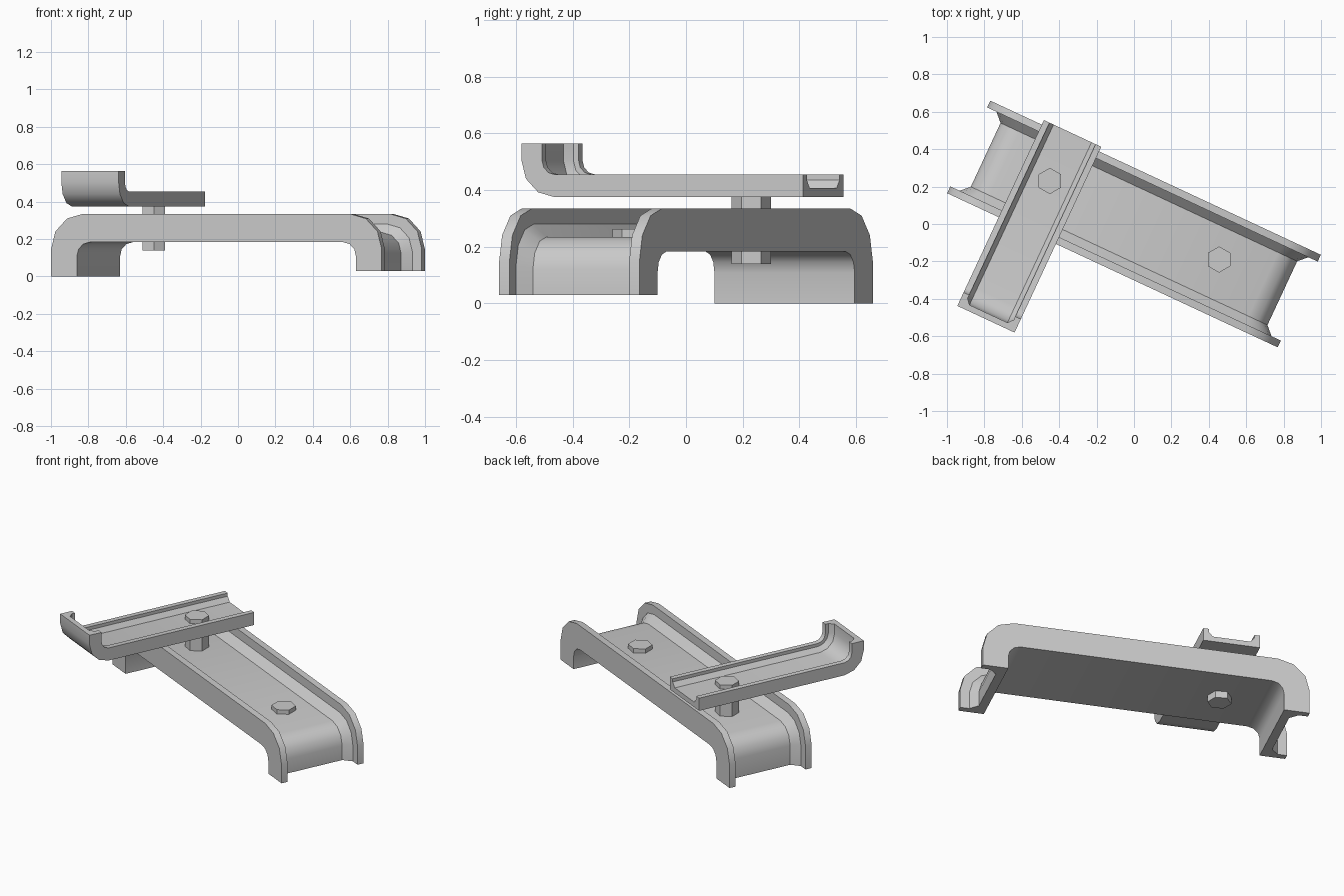
import bpy, bmesh
from math import sin, cos, radians

if "Cube" in bpy.data.objects:
    bpy.data.objects.remove(bpy.data.objects["Cube"])


def channel_section(w, thick, rim, wall, chamfer, floor):
    # Closed (lateral, depth) outline of a channel, depth measured from the rim top
    half = [(w/2, thick), (w/2, 0), (w/2 - rim, 0),
            (w/2 - rim, wall), (w/2 - rim - chamfer, floor)]
    return [(-v, d) for v, d in half] + half[::-1]


def sweep(name, section, path, loc, angle):
    # path(d) gives the (length, height) stations for a given section depth
    bm = bmesh.new()
    lines = [[bm.verts.new((u, v, z)) for u, z in path(d)] for v, d in section]
    n = len(section)
    for i in range(n):
        a, b = lines[i], lines[(i + 1) % n]
        for j in range(len(a) - 1):
            bm.faces.new((a[j], a[j + 1], b[j + 1], b[j]))
    bm.faces.new([l[0] for l in lines])
    bm.faces.new([l[-1] for l in lines])
    bmesh.ops.recalc_face_normals(bm, faces=bm.faces)
    mesh = bpy.data.meshes.new(name)
    bm.to_mesh(mesh)
    bm.free()
    ob = bpy.data.objects.new(name, mesh)
    bpy.context.collection.objects.link(ob)
    ob.location = loc
    ob.rotation_euler.z = radians(angle)
    bpy.ops.object.select_all(action='DESELECT')
    ob.select_set(True)
    bpy.context.view_layer.objects.active = ob
    bpy.ops.object.shade_smooth_by_angle(angle=radians(35))
    return ob


def lower_path(d):
    # Both ends bend down into legs; the left leg is slightly longer
    half_len, top = 0.975, 0.335
    r = 0.188 - 0.75 * d
    cu, cz = half_len - d - r, top - d - r
    arc = [(cu + r*cos(radians(a)), cz + r*sin(radians(a))) for a in (0, 30, 60, 90)]
    left = [(-u, z) for u, z in arc[::-1]]
    return [(half_len - d, 0.03)] + arc + left + [(-half_len + d, 0)]


def upper_path(d):
    # One end bends up, the other is cut square
    half_len, bottom, thick, r_out = 0.548, 0.375, 0.08, 0.13
    r = r_out - thick + d
    cu, cz = half_len - r_out, bottom + r_out
    arc = [(cu + r*cos(radians(a)), cz - r*sin(radians(a))) for a in (0, 30, 60, 90)]
    return [(cu + r, 0.565)] + arc + [(-half_len, bottom + thick - d)]


def hex_bolt(name, x, y, z0, z1):
    bpy.ops.mesh.primitive_cylinder_add(vertices=6, radius=0.07, depth=z1 - z0,
                                        location=(x, y, (z0 + z1) / 2))
    bpy.context.object.name = name


# Lower channel bracket
sweep("lower_bracket", channel_section(0.546, 0.152, 0.04, 0.055, 0.045, 0.1),
      lower_path, (0, 0, 0), -25)

# Upper channel arm, crossing at a right angle
sweep("upper_arm", channel_section(0.338, 0.08, 0.033, 0.02, 0.024, 0.048),
      upper_path, (-0.56, -0.0125, 0), -115)

# Hexagonal bolts: a long pivot through both parts, a short head on the lower one
hex_bolt("pivot_bolt", -0.45, 0.23, 0.14, 0.434)
hex_bolt("short_bolt", 0.455, -0.19, 0.2, 0.262)
